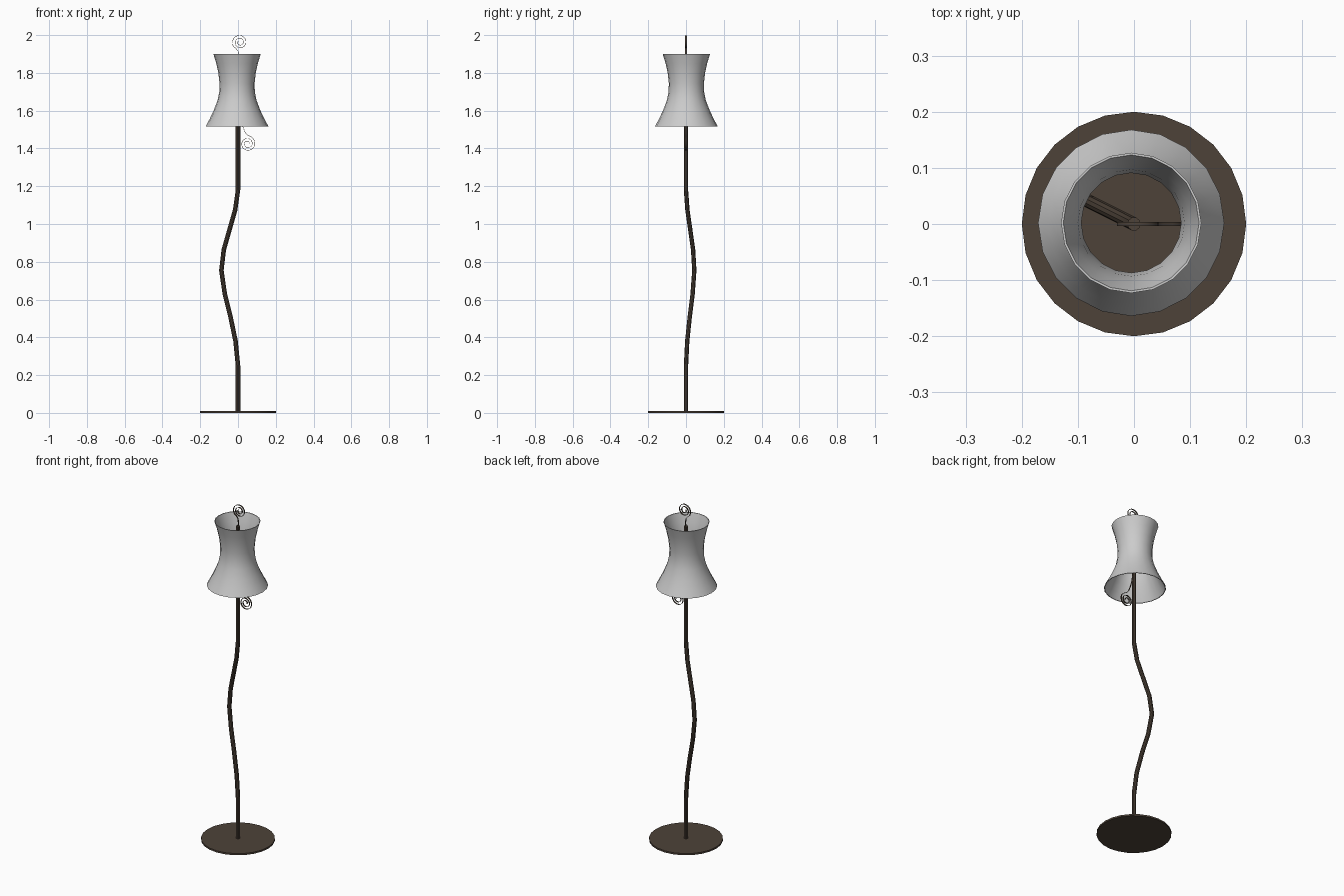
import bpy, bmesh, math
from mathutils import Vector

if "Cube" in bpy.data.objects:
    bpy.data.objects.remove(bpy.data.objects["Cube"])

bronze = bpy.data.materials.new("bronze")
bronze.diffuse_color = (0.075, 0.055, 0.04, 1)
bronze.use_nodes = True
bronze.node_tree.nodes["Principled BSDF"].inputs["Base Color"].default_value = bronze.diffuse_color


def finish(name, bm, mat=None, angle=35):
    bmesh.ops.recalc_face_normals(bm, faces=bm.faces)
    me = bpy.data.meshes.new(name)
    bm.to_mesh(me)
    bm.free()
    ob = bpy.data.objects.new(name, me)
    bpy.context.collection.objects.link(ob)
    if mat:
        me.materials.append(mat)
    bpy.ops.object.select_all(action='DESELECT')
    ob.select_set(True)
    bpy.context.view_layer.objects.active = ob
    bpy.ops.object.shade_smooth_by_angle(angle=math.radians(angle))
    return ob


def bridge(bm, rings, wrap=False):
    n = len(rings[0])
    pairs = list(zip(rings, rings[1:])) + ([(rings[-1], rings[0])] if wrap else [])
    for a, b in pairs:
        for i in range(n):
            j = (i + 1) % n
            bm.faces.new((a[i], a[j], b[j], b[i]))
    if not wrap:
        bm.faces.new(rings[0])
        bm.faces.new(rings[-1])


def sweep(name, path, section, mat):
    """Sweep a section (in-path-plane offset, y offset) along a path."""
    bm = bmesh.new()
    pts = [Vector(p) for p in path]
    rings = []
    for i, p in enumerate(pts):
        t = (pts[min(i + 1, len(pts) - 1)] - pts[max(i - 1, 0)]).normalized()
        side = Vector((0, 1, 0)).cross(t).normalized()
        depth = t.cross(side)
        rings.append([bm.verts.new(p + side * u + depth * v) for u, v in section])
    bridge(bm, rings)
    return finish(name, bm, mat)


def lathe(name, profile, n, centre=(0, 0), wrap=False, mat=None):
    bm = bmesh.new()
    rings = [[bm.verts.new((centre[0] + r * math.cos(math.tau * i / n),
                            centre[1] + r * math.sin(math.tau * i / n), z))
              for i in range(n)] for r, z in profile]
    bridge(bm, rings, wrap)
    return finish(name, bm, mat)


# Round foot plate
lathe("base", [(0.2, 0), (0.2, 0.01)], 24, mat=bronze)

# Bent pole: (sideways bend, height)
bend = [(0, 0.005), (0, 0.25), (0.013, 0.38), (0.04, 0.51), (0.07, 0.63), (0.088, 0.755),
        (0.075, 0.865), (0.045, 0.97), (0.015, 1.075), (0, 1.18), (0, 1.87)]
circle = [(0.012 * math.cos(math.tau * i / 10), 0.012 * math.sin(math.tau * i / 10))
          for i in range(10)]
sweep("pole", [(-b, b * 0.5, z) for b, z in bend], circle, bronze)

# Waisted lampshade with a thin wall
outer = [(0.166, 1.517), (0.147, 1.552), (0.124, 1.60), (0.103, 1.655), (0.094, 1.70),
         (0.093, 1.745), (0.099, 1.80), (0.110, 1.85), (0.125, 1.899)]
inner = [(r - 0.004, z) for r, z in reversed(outer)]
lathe("shade", outer + inner, 20, centre=(-0.005, 0.002), wrap=True)

# Flat-strip scrolls: a stem running into a clockwise spiral
strip = [(-0.001, -0.004), (0.001, -0.004), (0.001, 0.004), (-0.001, 0.004)]


def scroll(name, stem, cx, cz, start, r0=0.041, r1=0.010, turns=2.2, steps=44):
    path = [(x, 0, z) for x, z in stem]
    for i in range(steps + 1):
        f = i / steps
        a = math.radians(start) - f * turns * math.tau
        r = r0 + (r1 - r0) * f
        path.append((cx + r * math.cos(a), 0, cz + r * math.sin(a)))
    sweep(name, path, strip, bronze)


scroll("top_scroll", [(0, 1.86), (0.003, 1.89), (0, 1.915), (-0.012, 1.93)], 0.010, 1.962, 215)
scroll("lower_scroll", [(0.008, 1.60), (0.014, 1.555), (0.026, 1.515), (0.038, 1.485), (0.052, 1.47)],
       0.051, 1.425, 65)
